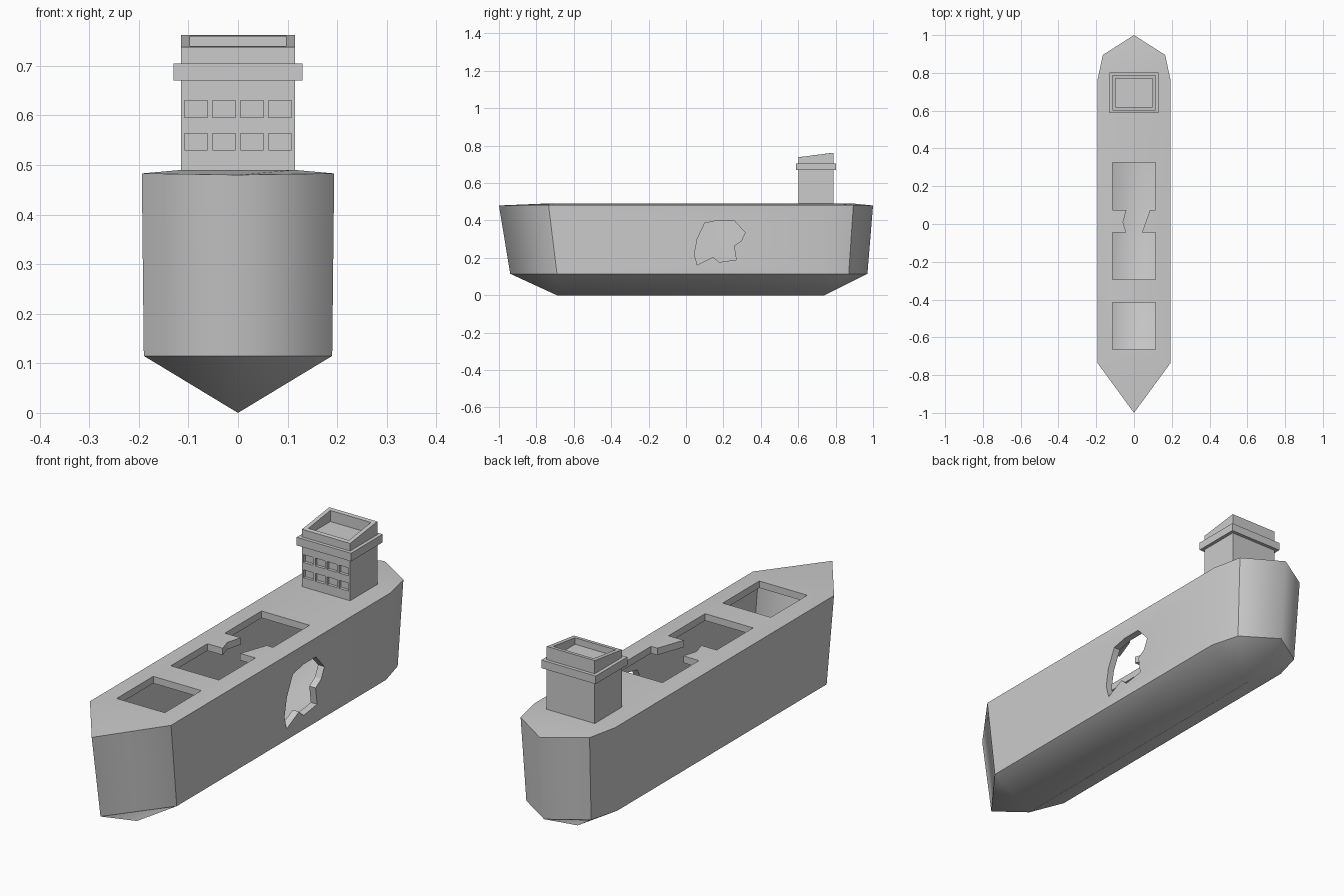
import bpy, bmesh, math
from mathutils import Vector

if "Cube" in bpy.data.objects:
    bpy.data.objects.remove(bpy.data.objects["Cube"])


def make_object(name, bm):
    bmesh.ops.recalc_face_normals(bm, faces=bm.faces)
    mesh = bpy.data.meshes.new(name)
    bm.to_mesh(mesh)
    bm.free()
    obj = bpy.data.objects.new(name, mesh)
    bpy.context.collection.objects.link(obj)
    return obj


def loft(name, rings):
    """Closed skin through a list of rings with equal point counts."""
    bm = bmesh.new()
    loops = [[bm.verts.new(p) for p in ring] for ring in rings]
    n = len(loops[0])
    for a, b in zip(loops, loops[1:]):
        for i in range(n):
            j = (i + 1) % n
            bm.faces.new((a[i], a[j], b[j], b[i]))
    bm.faces.new(loops[0])
    bm.faces.new(loops[-1])
    bmesh.ops.remove_doubles(bm, verts=bm.verts, dist=1e-5)
    bmesh.ops.dissolve_degenerate(bm, edges=bm.edges, dist=1e-5)
    return make_object(name, bm)


def add_prism(bm, points, offset):
    """Extrude a 3D polygon by an offset vector."""
    a = [bm.verts.new(p) for p in points]
    b = [bm.verts.new(Vector(p) + Vector(offset)) for p in points]
    bm.faces.new(a)
    bm.faces.new(b)
    for i in range(len(a)):
        j = (i + 1) % len(a)
        bm.faces.new((a[i], a[j], b[j], b[i]))


def cut(obj, cutter):
    mod = obj.modifiers.new("cut", 'BOOLEAN')
    mod.operation, mod.solver, mod.object = 'DIFFERENCE', 'EXACT', cutter
    bpy.context.view_layer.update()
    deps = bpy.context.evaluated_depsgraph_get()
    mesh = bpy.data.meshes.new_from_object(obj.evaluated_get(deps))
    obj.modifiers.clear()
    obj.data = mesh
    bpy.data.objects.remove(cutter)


def hull_ring(half):
    """Mirror bow-to-stern half outline (x, y, z) to a full ring."""
    return half + [(-x, y, z) for x, y, z in half[-2:0:-1]]


# Hull: keel, chine, deck edge, slightly crowned deck
hull = loft("hull", [hull_ring(h) for h in (
    [(0, -.69, 0), (0, -.69, 0), (0, .74, 0), (0, .74, 0), (0, .74, 0)],
    [(0, -.94, .115), (.19, -.69, .115), (.19, .74, .115), (.155, .87, .115), (0, .97, .115)],
    [(0, -1, .48), (.194, -.735, .483), (.194, .76, .483), (.165, .895, .483), (0, 1, .48)],
    [(0, -.76, .49), (.115, -.7, .49), (.115, .76, .49), (.1, .83, .49), (0, .9, .49)],
)])
shell = hull.modifiers.new("shell", 'SOLIDIFY')
shell.thickness, shell.offset, shell.use_even_offset = .03, -1, True

# Openings: bow hatch, two hatches joined by a broken beam, torn side hole
bow_hatch = [(-.115, -.665), (.115, -.665), (.115, -.415), (-.115, -.415)]
broken_hatches = [(-.115, -.295), (.115, -.295), (.115, -.045), (.042, -.045),
                  (.085, .075), (.115, .075), (.115, .325), (-.115, .325),
                  (-.115, .075), (-.04, .075), (-.058, .01), (-.042, -.045), (-.115, -.045)]
side_hole = [(.045, .22), (.06, .30), (.10, .385), (.17, .4), (.257, .4), (.316, .335),
             (.295, .29), (.257, .265), (.268, .19), (.177, .177), (.145, .205), (.06, .163)]
bm = bmesh.new()
for outline in (bow_hatch, broken_hatches):
    add_prism(bm, [(x, y, .42) for x, y in outline], (0, 0, .2))
add_prism(bm, [(.12, y, z) for y, z in side_hole], (.2, 0, 0))
cut(hull, make_object("hull_cutter", bm))

# Hull shading: smooth across the centre line, sharp at other corners
bm = bmesh.new()
bm.from_mesh(hull.data)
for f in bm.faces:
    f.smooth = True
for e in bm.edges:
    centre = all(abs(v.co.x) < 1e-4 for v in e.verts)
    e.smooth = centre or e.calc_face_angle(0) < math.radians(30)
bm.to_mesh(hull.data)
bm.free()


# Bridge tower: walls, collar, sloped parapet and sunken roof
def rect(hx, hy, z_front, z_back):
    cy = .695
    return [(-hx, cy - hy, z_front), (hx, cy - hy, z_front),
            (hx, cy + hy, z_back), (-hx, cy + hy, z_back)]


bridge = loft("bridge_tower", [
    rect(.115, .093, .475, .475), rect(.115, .093, .67, .67),
    rect(.13, .108, .67, .67), rect(.13, .108, .705, .705),
    rect(.115, .093, .705, .705), rect(.115, .093, .738, .762),
    rect(.097, .075, .74, .76), rect(.097, .075, .712, .712)])

# Window recesses on the front face
bm = bmesh.new()
for cx in (-.085, -.0285, .0285, .085):
    for z in (.53, .596):
        add_prism(bm, [(cx - .023, .58, z), (cx + .023, .58, z),
                       (cx + .023, .58, z + .034), (cx - .023, .58, z + .034)], (0, .035, 0))
cut(bridge, make_object("window_cutter", bm))
